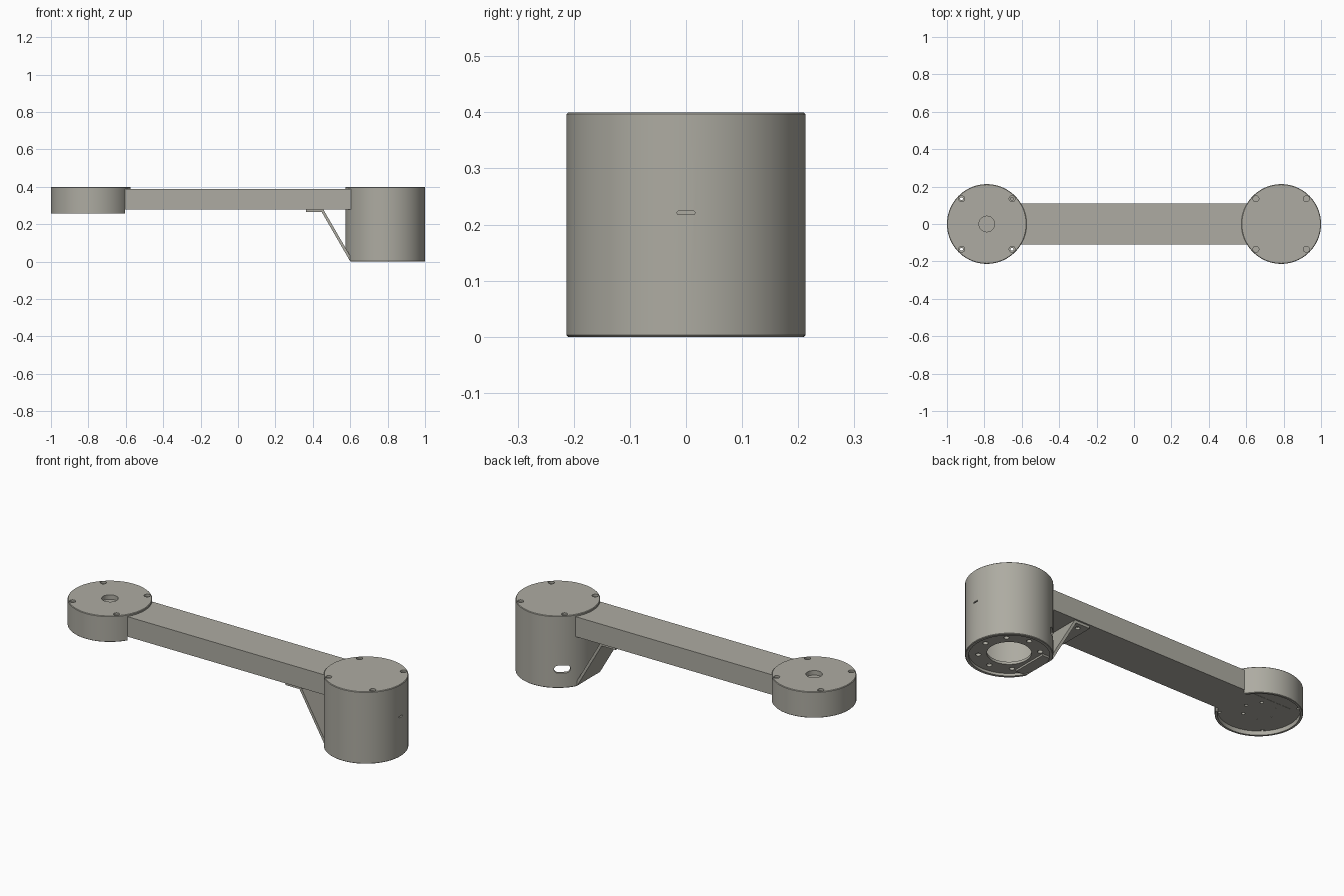
import bpy, bmesh
from math import sin, cos, pi, radians
from mathutils import Matrix

if "Cube" in bpy.data.objects:
    bpy.data.objects.remove(bpy.data.objects["Cube"])

LX, RX, R = -0.787, 0.787, 0.213     # joint centres and radius


def finish(name, bm):
    bmesh.ops.remove_doubles(bm, verts=bm.verts, dist=1e-5)
    bmesh.ops.recalc_face_normals(bm, faces=bm.faces)
    me = bpy.data.meshes.new(name)
    bm.to_mesh(me)
    bm.free()
    ob = bpy.data.objects.new(name, me)
    bpy.context.collection.objects.link(ob)
    return ob


def lathe(name, cx, prof, n=96):
    bm = bmesh.new()
    rings = [[bm.verts.new((cx + r * cos(2 * pi * i / n), r * sin(2 * pi * i / n), z))
              for r, z in prof] for i in range(n)]
    for i in range(n):
        a, b = rings[i], rings[(i + 1) % n]
        for j in range(len(prof) - 1):
            bm.faces.new((a[j], b[j], b[j + 1], a[j + 1]))
    return finish(name, bm)


def extrude_y(name, pts, w):
    bm = bmesh.new()
    f = bm.faces.new([bm.verts.new((x, -w, z)) for x, z in pts])
    ext = bmesh.ops.extrude_face_region(bm, geom=[f], use_keep_orig=True)["geom"]
    for v in ext:
        if isinstance(v, bmesh.types.BMVert):
            v.co.y = w
    return finish(name, bm)


def box(name, x0, x1, w, z0, z1):
    return extrude_y(name, [(x0, z0), (x1, z0), (x1, z1), (x0, z1)], w)


def hole(x, y, z0, z1, r):
    bm = bmesh.new()
    bmesh.ops.create_cone(bm, cap_ends=True, segments=24, radius1=r, radius2=r, depth=z1 - z0,
                          matrix=Matrix.Translation((x, y, (z0 + z1) / 2)))
    return finish("hole_cutter", bm)


def side_slot(angle, z, width, height):
    # stadium-shaped radial cutter through the wall of the tall housing
    h, s, n = height / 2, (width - height) / 2, 12
    pts = []
    for i in range(2 * n + 2):
        a = -pi / 2 + pi * (i if i <= n else i - 1) / n
        pts.append(((s if i <= n else -s) + h * cos(a), h * sin(a)))
    ob = extrude_y("slot_cutter", pts, 0.05)
    ob.data.transform(Matrix.Translation((RX, 0, z)) @ Matrix.Rotation(radians(angle - 90), 4, 'Z')
                      @ Matrix.Translation((0, R, 0)))
    return ob


def cut(ob, cutters):
    bpy.context.view_layer.objects.active = ob
    for c in cutters:
        m = ob.modifiers.new("cut", 'BOOLEAN')
        m.operation, m.solver, m.object = 'DIFFERENCE', 'EXACT', c
        bpy.ops.object.modifier_apply(modifier=m.name)
        bpy.data.objects.remove(c)


def cap_screws(cx, bottom):
    out = []
    for sx in (-1, 1):
        for sy in (-1, 1):
            x, y = cx + sx * 0.135, sy * 0.135
            out += [hole(x, y, 0.388, 0.42, 0.016), hole(x, y, bottom, 0.41, 0.008)]
    return out


def ring(cx, r, count, hole_r, z0, z1):
    return [hole(cx + r * cos(2 * pi * i / count), r * sin(2 * pi * i / count), z0, z1, hole_r)
            for i in range(count)]


# shallow cap at the left end: thick plate with a downward rim, opened for the arm
cup = lathe("shallow_joint_cup", LX, [(0, 0.4), (0.21, 0.4), (R, 0.397), (R, 0.258), (0.211, 0.256),
                                      (0.2, 0.256), (0.2, 0.279), (0, 0.279)])
cut(cup, [box("cutter", LX, -0.5, 0.108, 0.2, 0.388)] + cap_screws(LX, 0.2)
    + [hole(LX, 0, 0.35, 0.45, 0.042)])

# tall hollow housing at the right end, with a drilled bottom flange
housing = lathe("tall_joint_housing", RX, [
    (0, 0.4), (0.21, 0.4), (R, 0.397), (R, 0.003), (0.21, 0), (0.196, 0), (0.196, 0.014),
    (0.108, 0.014), (0.108, 0.028), (0.198, 0.028), (0.198, 0.384), (0, 0.384)])
# join the ends of the flange profile on the axis only at the cap
notch = extrude_y("cutter", [(0.45, 0.266), (0.602, 0.0), (0.602, -0.1), (0.3, -0.1), (0.3, 0.266)], 0.1)
cut(housing, [notch] + cap_screws(RX, 0.387) + ring(RX, 0.15, 8, 0.013, -0.02, 0.05)
    + [side_slot(131, 0.104, 0.084, 0.042), side_slot(0, 0.221, 0.032, 0.007)])

# straight beam joining both ends
arm = box("arm_beam", -0.9, 0.9, 0.109, 0.278, 0.389)
cut(arm, [hole(LX, 0, 0.375, 0.45, 0.042)] + ring(LX, 0.08, 6, 0.009, 0.25, 0.3))

# bent plate bracing the housing against the arm
brace = extrude_y("brace_bracket", [
    (0.363, 0.279), (0.363, 0.264), (0.448, 0.264), (0.598, 0.004), (0.66, 0.004),
    (0.66, 0.016), (0.608, 0.016), (0.456, 0.279)], 0.1)
cut(brace, [hole(0.41, s * 0.065, 0.255, 0.276, 0.012) for s in (-1, 1)])

# warm grey finish on every part
paint = bpy.data.materials.new("warm_grey")
paint.diffuse_color = (0.42, 0.41, 0.36, 1)
paint.use_nodes = True
paint.node_tree.nodes["Principled BSDF"].inputs["Base Color"].default_value = paint.diffuse_color
for ob in (cup, housing, arm, brace):
    ob.data.materials.clear()
    ob.data.materials.append(paint)
    bpy.ops.object.select_all(action='DESELECT')
    ob.select_set(True)
    bpy.context.view_layer.objects.active = ob
    bpy.ops.object.shade_smooth_by_angle(angle=radians(30))
